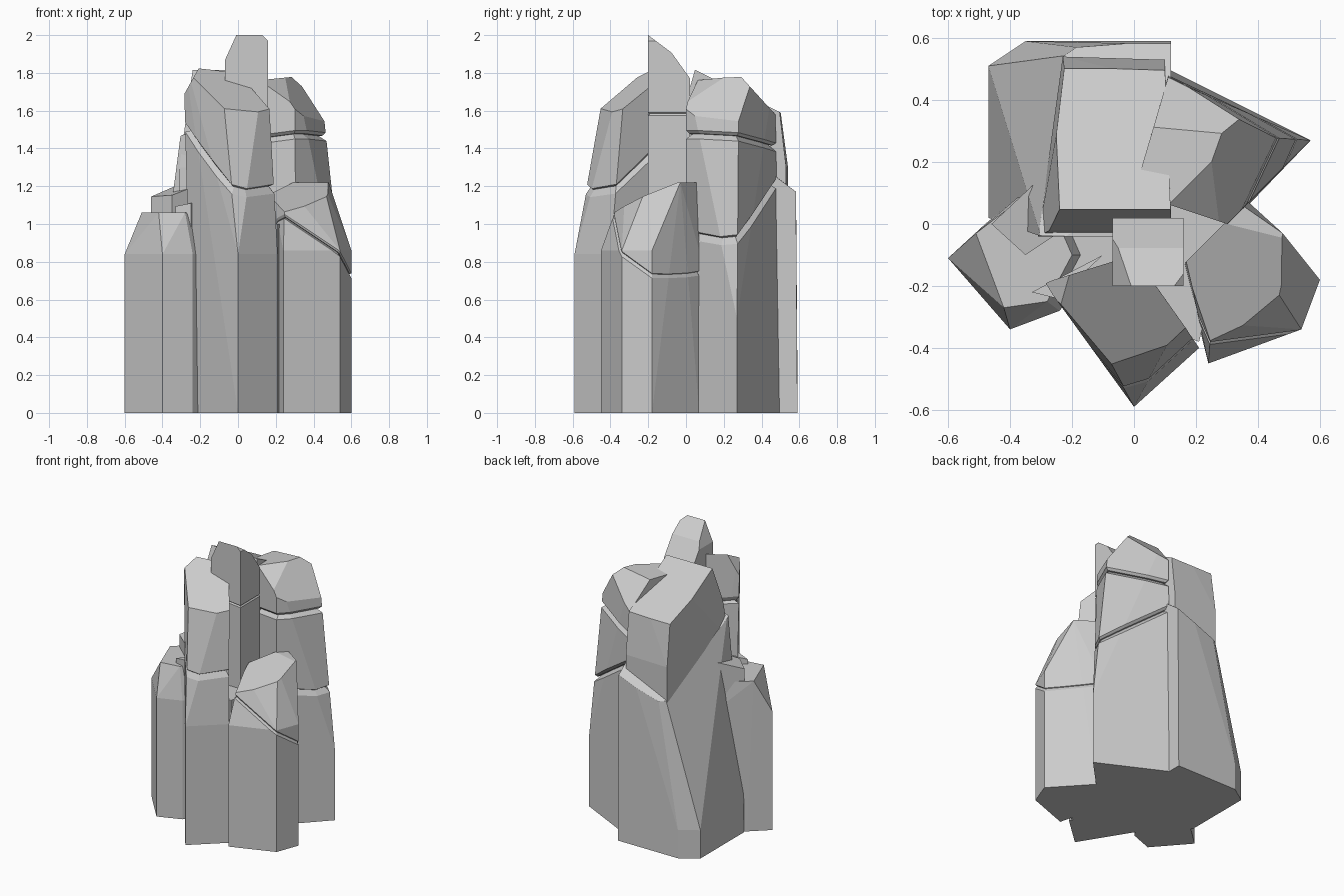
import bpy
import bmesh
from mathutils import Vector

default_cube = bpy.data.objects.get("Cube")
if default_cube:
    bpy.data.objects.remove(default_cube, do_unlink=True)

# Single stone colour
stone = bpy.data.materials.new("grey_stone")
stone.use_nodes = True
stone_colour = (.6, .6, .6, 1)
stone.diffuse_color = stone_colour
stone.node_tree.nodes["Principled BSDF"].inputs["Base Color"].default_value = stone_colour


def prism(foot, head, waist, top):
    """Upright from the ground to the waist, then narrowing to the head ring."""
    block = bmesh.new()
    for ring, height in ((foot, 0), (foot, waist), (head, top)):
        for x, y in ring:
            block.verts.new((x, y, height))
    bmesh.ops.convex_hull(block, input=block.verts[:])
    inside = [vert for vert in block.verts if not vert.link_faces]
    bmesh.ops.delete(block, geom=inside, context="VERTS")
    bmesh.ops.dissolve_limit(block, angle_limit=.03,
                             verts=block.verts[:], edges=block.edges[:])
    return block


def chisel(block, plane, keep_below=True, chip=0):
    """Slice along the plane z = height + slope_x * x + slope_y * y and cap the cut."""
    height, slope_x, slope_y = plane
    geometry = block.verts[:] + block.edges[:] + block.faces[:]
    bmesh.ops.bisect_plane(block, geom=geometry, plane_co=Vector((0, 0, height)),
                           plane_no=Vector((-slope_x, -slope_y, 1)).normalized(),
                           clear_outer=keep_below, clear_inner=not keep_below)
    rim = [edge for edge in block.edges if edge.is_boundary]
    bmesh.ops.holes_fill(block, edges=rim, sides=0)
    if chip and rim:
        bmesh.ops.bevel(block, geom=rim, offset=chip, segments=1,
                        affect="EDGES", clamp_overlap=True)


def add_rock(name, block):
    bmesh.ops.recalc_face_normals(block, faces=block.faces[:])
    mesh = bpy.data.meshes.new(name)
    block.to_mesh(mesh)
    block.free()
    mesh.materials.append(stone)
    bpy.context.collection.objects.link(bpy.data.objects.new(name, mesh))


def pillar(name, foot, top, head=None, waist=.5, cracks=(), roof=(), chip=.03, roof_chip=0):
    """Roof planes shape the crown; cracks, lowest first, split the pillar into blocks."""
    part_names = ["base", "middle", "cap"] if len(cracks) > 1 else ["base", "cap"]
    for index in range(len(cracks) + 1):
        block = prism(foot, head or foot, waist, top)
        for plane in roof:
            chisel(block, plane, chip=roof_chip)
        if index > 0:
            chisel(block, cracks[index - 1], keep_below=False, chip=chip / 2)
        if index < len(cracks):
            chisel(block, cracks[index], chip=chip)
        add_rock(name + "_" + part_names[index] if cracks else name, block)


# Inner core closing the gaps between the pillars
pillar("inner_core", top=1,
       foot=[(-.3, -.1), (0, -.3), (.21, -.38), (.3, 0), (.1, .4), (-.2, .4)])

# Front pillar: leaning back, with a crack running down from the corner
pillar("front_pillar", top=1.9, waist=.84,
       foot=[(0, -.59), (.21, -.4), (0, -.1), (-.24, -.2)],
       head=[(-.1, -.4), (.15, -.31), (0, -.1), (-.29, -.19)],
       cracks=[(1.52, -.45, .65)],
       roof=[(1.86, -.3, .6), (2.2, 1.8, 0)])

# Central spire: slim shaft with a rounded tip sloping to the back
pillar("spire", top=2,
       foot=[(-.07, -.2), (.16, -.2), (.16, .02), (-.07, .02)],
       cracks=[(1.6, -.1, 0)], chip=.01,
       roof=[(1.85, 0, -.75), (1.8, 0, -1.4), (2.02, 2.2, 0), (2.13, -1, 0)])

# Back pillar: flared base under a slanted crack, with a cap sloping to the back
pillar("back_pillar_base", top=1.5, waist=.2,
       foot=[(-.47, .02), (-.47, .51), (-.35, .59), (.12, .59), (.12, 0)],
       head=[(-.3, -.04), (-.1, .56), (.12, .58), (.12, -.04)],
       roof=[(1.56, .4, -.75)], roof_chip=.05)
pillar("back_pillar_cap", top=1.9, waist=1.3,
       foot=[(-.31, -.04), (-.23, .54), (.1, .53), (.12, -.04)],
       head=[(-.23, 0), (-.22, .46), (.1, .46), (.12, 0)],
       roof=[(1.84, 0, -.5), (1.65, 0, 3.5)])

# Tall side pillar: three stacked blocks
pillar("side_pillar", top=1.8,
       foot=[(.57, .27), (.31, 0), (0, .1), (.11, .5)],
       head=[(.43, .28), (.3, 0), (0, .1), (.11, .47)],
       cracks=[(1.12, -.55, .35), (1.45, .1, -.1)],
       roof=[(2, -1.3, .5), (2.1, 0, -1.1), (1.75, .1, 0), (1.78, -.5, .6)])

# Low side boulder: crown tipped forward over a slanting crack
pillar("side_boulder", top=1.22, waist=.86,
       foot=[(.24, -.45), (.54, -.34), (.6, -.18), (.37, .07), (.16, -.13)],
       head=[(.25, -.32), (.45, -.2), (.48, -.03), (.35, .06), (.17, -.12)],
       cracks=[(1, -.6, -.5)], chip=.015,
       roof=[(1.19, .1, .4)])

# Low corner boulder
pillar("corner_boulder", top=1.06, waist=.84,
       foot=[(-.6, -.11), (-.4, -.34), (-.24, -.28), (-.1, -.1), (-.3, .15), (-.48, 0)],
       head=[(-.51, -.03), (-.42, -.27), (-.28, -.25), (-.2, -.1), (-.3, .13), (-.47, 0)])

# Small slab and splinter wedged between the boulder and the tall pillars
pillar("wedged_slab", top=1.3, roof=[(1.26, .25, .2)],
       foot=[(-.46, 0), (-.3, .15), (-.2, 0), (-.35, -.1)])
pillar("wedged_splinter", top=1.3, roof=[(1.16, .2, 0)],
       foot=[(-.33, -.22), (-.25, -.24), (-.1, -.1)])
